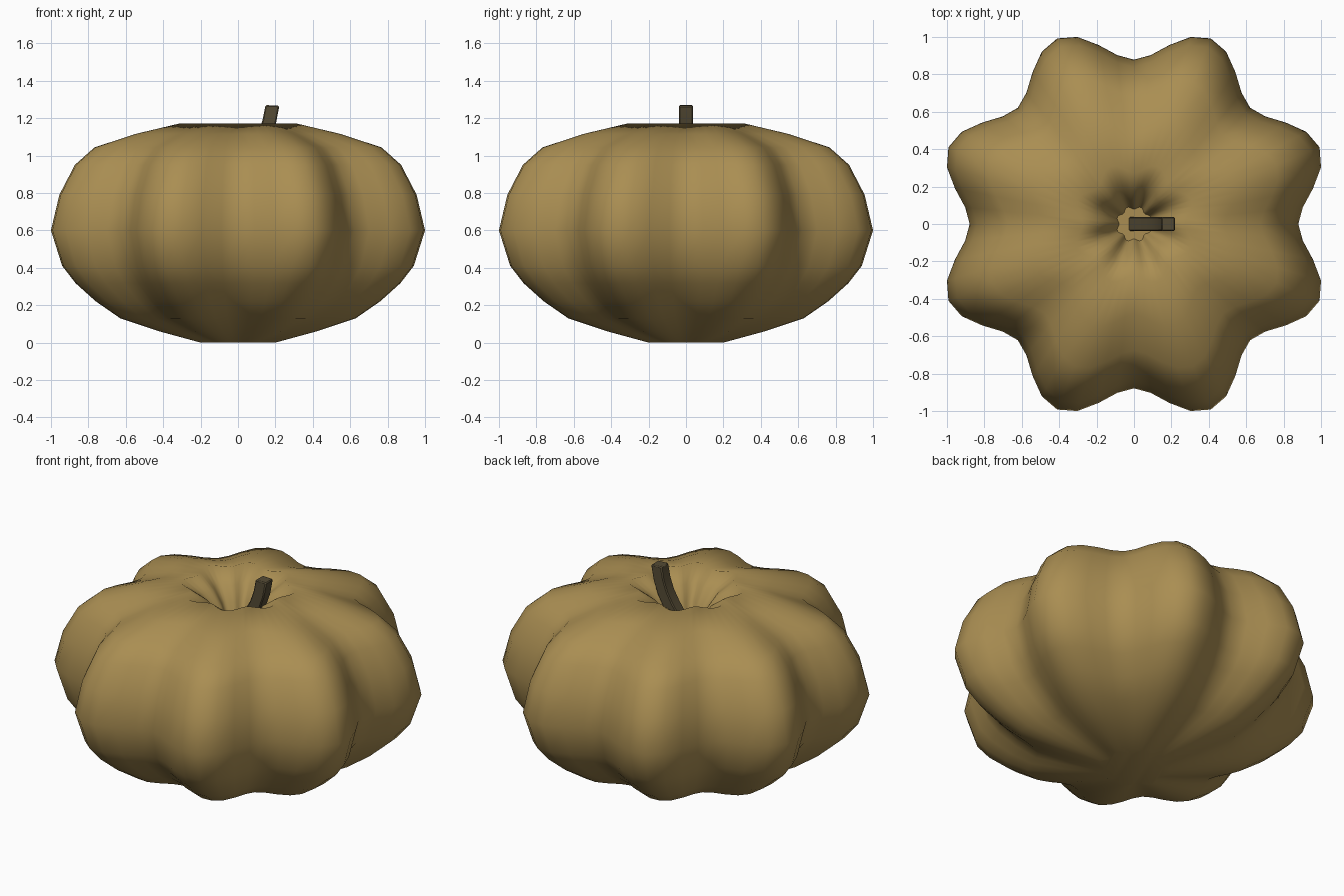
import bpy, bmesh, math
from mathutils import Vector

if "Cube" in bpy.data.objects:
    bpy.data.objects.remove(bpy.data.objects["Cube"])


def finish(name, bm, color, angle):
    bmesh.ops.recalc_face_normals(bm, faces=bm.faces)
    me = bpy.data.meshes.new(name)
    bm.to_mesh(me)
    bm.free()
    ob = bpy.data.objects.new(name, me)
    bpy.context.collection.objects.link(ob)
    mat = bpy.data.materials.new(name + "_color")
    mat.diffuse_color = color
    mat.use_nodes = True
    mat.node_tree.nodes["Principled BSDF"].inputs["Base Color"].default_value = mat.diffuse_color
    me.materials.append(mat)
    bpy.ops.object.select_all(action='DESELECT')
    ob.select_set(True)
    bpy.context.view_layer.objects.active = ob
    bpy.ops.object.shade_smooth_by_angle(angle=math.radians(angle))
    return ob


def loft(bm, rings):
    # skin consecutive closed rings and cap both ends
    vs = [[bm.verts.new(p) for p in r] for r in rings]
    n = len(vs[0])
    for a, b in zip(vs, vs[1:]):
        for i in range(n):
            j = (i + 1) % n
            bm.faces.new((a[i], a[j], b[j], b[i]))
    bm.faces.new(vs[0][::-1])
    bm.faces.new(vs[-1])


# Pumpkin body: profile swept around z with eight lobes
SEG, LOBES = 64, 8
profile = [(0.20, 0.0), (0.42, 0.06), (0.63, 0.13), (0.76, 0.22), (0.868, 0.317),
           (0.94, 0.41), (1.0, 0.60), (0.955, 0.79), (0.872, 0.95), (0.768, 1.043),
           (0.55, 1.115), (0.31, 1.172), (0.20, 1.10), (0.135, 1.02), (0.09, 0.92)]


def lobed_ring(r, z):
    pts = []
    for i in range(SEG):
        t = 2 * math.pi * i / SEG
        k = r * 0.976 * (1 - 0.1 * math.cos(LOBES * t))
        pts.append((k * math.cos(t), k * math.sin(t), z))
    return pts


bm = bmesh.new()
loft(bm, [lobed_ring(r, z) for r, z in profile])
finish("pumpkin_body", bm, (0.40, 0.27, 0.085, 1), 60)

# Stem: square section swept along a bent path
path = [Vector(p) for p in ((0.0, 0, 0.90), (0.05, 0, 0.965), (0.10, 0, 1.035),
                            (0.14, 0, 1.105), (0.167, 0, 1.18), (0.184, 0, 1.268))]
H = 0.037
rings = []
for i, p in enumerate(path):
    d = (path[min(i + 1, len(path) - 1)] - path[max(i - 1, 0)]).normalized()
    if i == len(path) - 1:
        d = Vector((0.05, 0, 1)).normalized()
    side = Vector((d.z, 0, -d.x))
    rings.append([p + side * H * a + Vector((0, H * b, 0))
                  for a, b in ((-1, -1), (1, -1), (1, 1), (-1, 1))])
bm = bmesh.new()
loft(bm, rings)
stem = finish("stem", bm, (0.09, 0.07, 0.035, 1), 35)
bev = stem.modifiers.new("soft_edges", 'BEVEL')
bev.width = 0.006
bev.segments = 1
bev.limit_method = 'ANGLE'
bev.angle_limit = math.radians(50)
